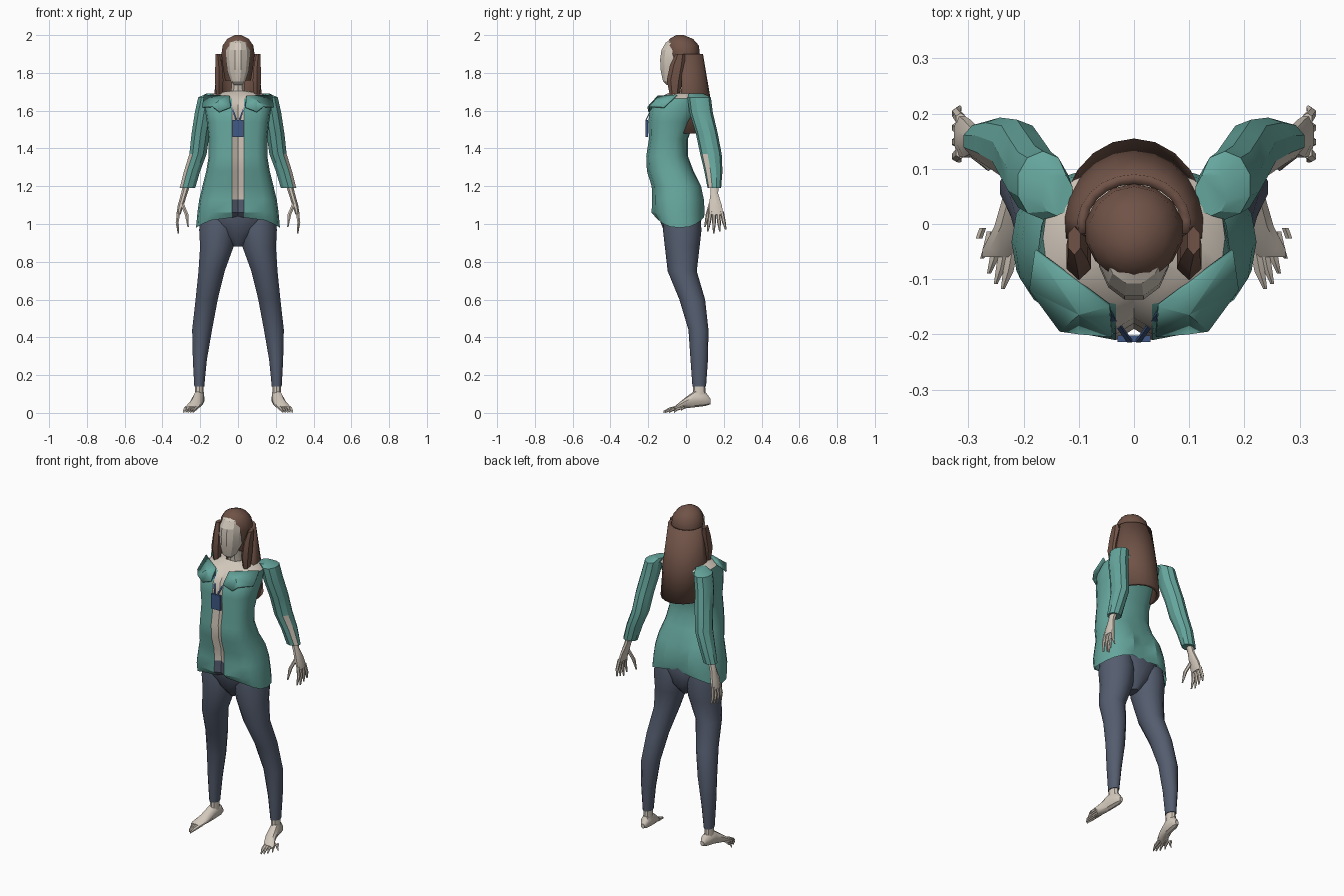
import bpy
import bmesh
from math import sin, cos, pi, radians, copysign

default_cube = bpy.data.objects.get("Cube")
if default_cube:
    bpy.data.objects.remove(default_cube, do_unlink=True)


def make_material(name, red, green, blue):
    mat = bpy.data.materials.new(name)
    mat.use_nodes = True
    colour = (red, green, blue, 1)
    mat.diffuse_color = colour
    mat.node_tree.nodes["Principled BSDF"].inputs["Base Color"].default_value = colour
    return mat


teal = make_material("teal cloth", .13, .38, .335)
skin = make_material("pale skin", .65, .58, .50)
slate = make_material("slate trousers", .09, .11, .16)
brown = make_material("brown hair", .16, .085, .062)
blue = make_material("blue badge", .05, .10, .24)


def finish(name, bm, mats, mirror=False, angle=35, thickness=0, rule=None):
    """Turn a bmesh into a shaded, optionally mirrored and thickened object."""
    bmesh.ops.recalc_face_normals(bm, faces=bm.faces[:])
    if rule:
        for face in bm.faces:
            face.material_index = rule(face.calc_center_median(), face.normal)
    mesh = bpy.data.meshes.new(name)
    bm.to_mesh(mesh)
    bm.free()
    for mat in mats:
        mesh.materials.append(mat)
    obj = bpy.data.objects.new(name, mesh)
    bpy.context.scene.collection.objects.link(obj)
    if thickness:
        obj.modifiers.new("thickness", "SOLIDIFY").thickness = thickness
    if mirror:
        obj.modifiers.new("mirror", "MIRROR")
    bpy.ops.object.select_all(action="DESELECT")
    obj.select_set(True)
    bpy.context.view_layer.objects.active = obj
    bpy.ops.object.shade_smooth_by_angle(angle=radians(angle))
    return obj


def skin_rings(bm, loops, closed=True, caps=True):
    """Bridge successive vertex rings with quads."""
    rows = [[bm.verts.new(p) for p in loop] for loop in loops]
    count = len(rows[0])
    for low, high in zip(rows, rows[1:]):
        for i in range(count if closed else count - 1):
            j = (i + 1) % count
            bm.faces.new((low[i], low[j], high[j], high[i]))
    if caps:
        bm.faces.new(rows[0])
        bm.faces.new(rows[-1])


def ellipse(x, y, z, a, b, sides, along):
    turns = [2 * pi * (i + .5) / sides for i in range(sides)]
    if along == "z":
        return [(x + a * cos(t), y + b * sin(t), z) for t in turns]
    return [(x + a * cos(t), y, z + b * sin(t)) for t in turns]


def add_loft(bm, rings, sides=10, along="z"):
    skin_rings(bm, [ellipse(*ring, sides, along) for ring in rings])


def loft(name, rings, mats, sides=10, along="z", **options):
    bm = bmesh.new()
    add_loft(bm, rings, sides, along)
    return finish(name, bm, mats, **options)


def power(value, exponent=.8):
    return copysign(abs(value) ** exponent, value)


# Jacket and torso: boxy rings of height, half width, front and back
def torso_ring(z, width, front, back):
    points = []
    middle, depth = (front + back) / 2, (back - front) / 2
    for i in range(20):
        t = 2 * pi * i / 20
        x, y = width * power(sin(t)), middle - depth * power(cos(t))
        if i in (1, 19):
            x = copysign(.033, x)
        if i == 0 and z < 1.67:
            y += .025
        if i == 10 and z < 1.25:
            y -= .025
        raise_hem = .06 * cos(t) ** 2 if z < 1 else 0
        points.append((x, y, z + raise_hem))
    return points


def torso_colour(centre, normal):
    if centre.z > 1.67:
        return 1
    if abs(centre.x) < .03 and centre.y < -.08:
        return 1 if centre.z > 1.13 else 2
    return 0


body = bmesh.new()
skin_rings(body, [torso_ring(*ring) for ring in (
    (.98, .222, -.165, .10), (1.06, .215, -.188, .105), (1.13, .205, -.185, .10),
    (1.2, .188, -.187, .085), (1.28, .168, -.212, .04), (1.36, .155, -.215, .01),
    (1.45, .155, -.2, .01), (1.54, .165, -.205, .045), (1.61, .175, -.195, .08),
    (1.665, .165, -.15, .1), (1.69, .13, -.10, .085), (1.705, .05, -.07, .03))], caps=False)
finish("jacket_and_torso", body, [teal, skin, slate], rule=torso_colour, angle=30)

# Lapels folded out over the chest
flap = bmesh.new()
corners = [flap.verts.new(p) for p in (
    (.045, -.15, 1.68), (.18, -.05, 1.685), (.19, -.12, 1.62),
    (.135, -.195, 1.625), (.1, -.2, 1.595), (.04, -.205, 1.62))]
hub = flap.verts.new((.1, -.165, 1.655))
for a, b in zip(corners, corners[1:] + corners[:1]):
    flap.faces.new((a, b, hub))
finish("lapels", flap, [teal], mirror=True, thickness=.008, angle=10)

# Sleeves with a slit on the outer front of the forearm
loft("sleeves", (
    (.14, .055, 1.69, .03, .04), (.165, .07, 1.67, .048, .062), (.18, .08, 1.59, .051, .062),
    (.198, .11, 1.48, .05, .058), (.212, .132, 1.37, .048, .057),
    (.243, .145, 1.28, .045, .048), (.268, .15, 1.19, .043, .036)),
    [teal, skin], mirror=True, angle=30,
    rule=lambda c, n: 1 if c.z < 1.36 and n.x > .35 and n.y < -.4 else 0)

# Hands: palm, four fingers and a thumb
hand = bmesh.new()
add_loft(hand, ((.268, .15, 1.22, .022, .024), (.285, .15, 1.16, .018, .022),
                (.303, .155, 1.1, .017, .037), (.315, .16, 1.05, .012, .041)), 8)
for i in range(4):
    spread = i - 1.5
    drop = .01 * abs(i - 1)
    base = .16 + .02 * spread
    tip = .163 + .032 * spread
    add_loft(hand, ((.314, base, 1.065, .01, .011),
                    (.322, (base + tip) / 2, 1.01, .009, .01),
                    (.316, tip, .95 + drop, .004, .004)), 6)
add_loft(hand, ((.297, .135, 1.11, .011, .014), (.272, .115, 1.05, .011, .011),
                (.264, .1, .985, .004, .004)), 6)
finish("hands", hand, [skin], mirror=True)

# Trousers: hips and two tapering legs
loft("hips", ((0, -.02, .88, .025, .045), (0, -.02, .94, .09, .09), (0, -.03, 1.03, .18, .115),
              (0, -.04, 1.12, .17, .11)), [slate], 16)
loft("trouser_legs", (
    (.205, .07, .14, .027, .036), (.202, .07, .28, .038, .046), (.19, .066, .44, .054, .053),
    (.166, .033, .6, .06, .068), (.14, -.02, .75, .071, .077), (.112, -.02, .88, .091, .092),
    (.108, -.02, .97, .1, .102), (.108, -.02, 1.04, .09, .095)), [slate], 14, mirror=True)

# Bare feet with splayed toes
foot = bmesh.new()
add_loft(foot, ((.205, .07, .08, .026, .034), (.205, .07, .16, .023, .031)))
add_loft(foot, ((.2, .13, .06, .012, .014), (.203, .105, .073, .027, .036),
                (.209, .05, .075, .03, .045), (.222, -.005, .052, .033, .028),
                (.24, -.045, .032, .036, .015), (.246, -.06, .025, .03, .009)), 10, "y")
for i in range(5):
    size = .011 - .001 * i
    start_x, start_y = .218 + .014 * i, -.055 + .007 * i
    tip_x, tip_y = .238 + .0125 * i, -.118 + .005 * i + .0045 * i * i
    add_loft(foot, ((start_x, start_y + .02, .03, size, size),
                    ((start_x + tip_x) / 2, (start_y + tip_y) / 2, .02, size, .009),
                    (tip_x, tip_y, .006, .004, .006)), 6, "y")
finish("feet", foot, [skin], mirror=True)

# Neck and head
loft("neck", ((0, -.02, 1.66, .05, .05), (0, -.03, 1.72, .037, .042), (0, -.04, 1.8, .037, .045)), [skin])
loft("head", ((0, -.088, 1.735, .018, .014), (0, -.08, 1.755, .04, .043), (0, -.064, 1.81, .059, .072),
              (0, -.054, 1.87, .066, .086), (0, -.05, 1.92, .066, .083),
              (0, -.04, 1.96, .055, .07), (0, -.035, 1.98, .03, .04)), [skin], 12, angle=20)

# Hair: cap, curtain behind and side locks
loft("hair_cap", ((0, .005, 1.76, .07, .055), (0, -.002, 1.83, .082, .07), (0, -.013, 1.9, .09, .086),
                  (0, -.018, 1.945, .083, .086), (0, -.025, 1.98, .058, .062),
                  (0, -.032, 2, .018, .02)), [brown], 14)
curtain = bmesh.new()
arc = [radians(-12 + 204 * i / 12) for i in range(13)]
skin_rings(curtain, [[(w * cos(t), depth * sin(t), z) for t in arc] for z, w, depth in (
    (1.48, .132, .155), (1.68, .127, .127), (1.9, .103, .09))], closed=False, caps=False)
finish("hair_curtain", curtain, [brown], thickness=.018)
loft("side_locks", ((.1, -.06, 1.685, .018, .026), (.1, -.06, 1.76, .026, .042),
                    (.102, -.045, 1.84, .021, .04), (.108, -.03, 1.9, .013, .026)),
     [brown], 6, mirror=True)

# Neck cord and badge
loft("neck_cord", ((.008, -.212, 1.55, .006, .004), (.053, -.15, 1.672, .006, .004)),
     [blue], 4, mirror=True)
badge = bmesh.new()
bmesh.ops.create_cube(badge, size=1)
for vert in badge.verts:
    vert.co = (vert.co.x * .06, vert.co.y * .012 - .208, vert.co.z * .09 + 1.505)
finish("badge", badge, [blue])
